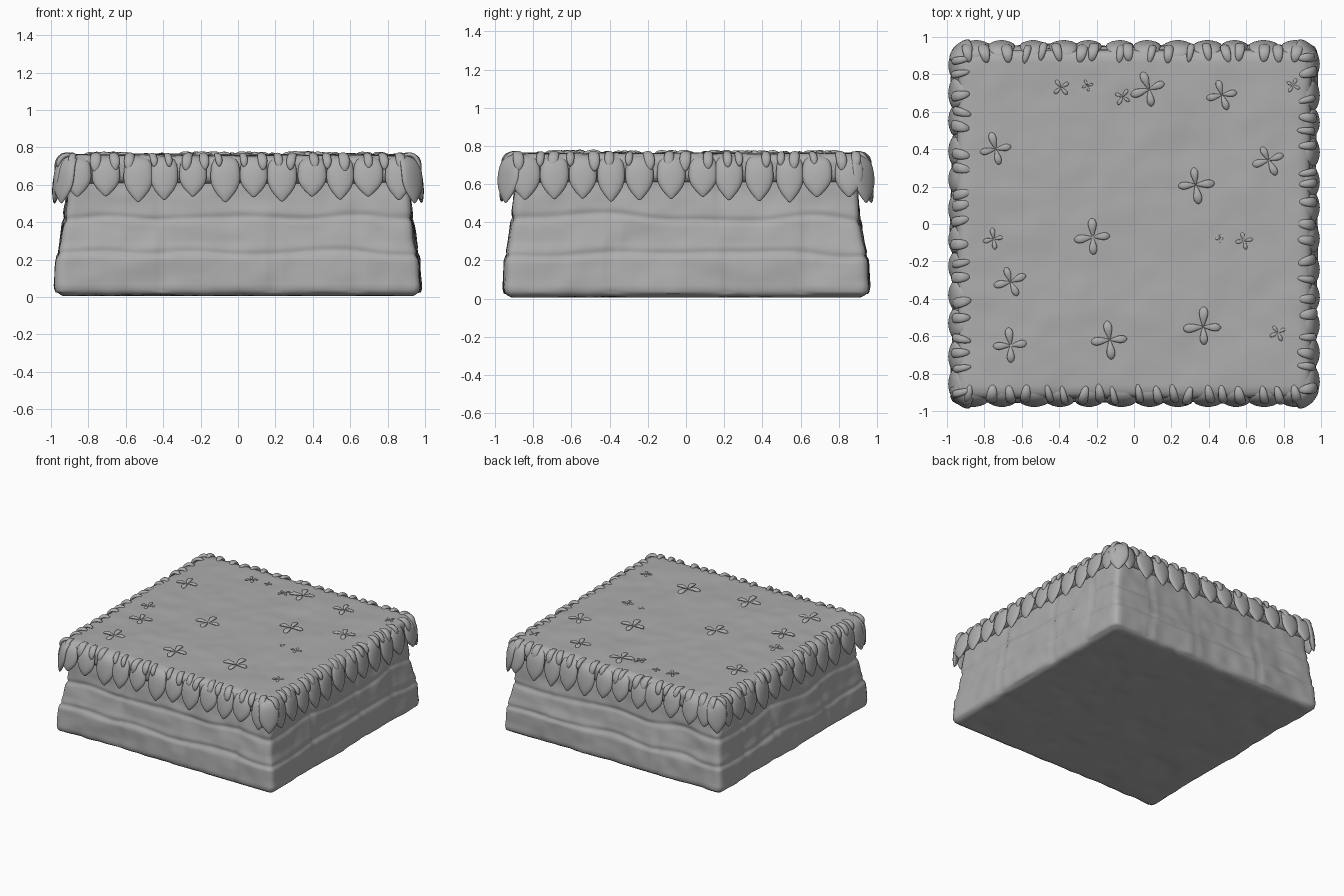
import bpy, bmesh, math, random
from mathutils import Vector, noise

if "Cube" in bpy.data.objects:
    bpy.data.objects.remove(bpy.data.objects["Cube"])

random.seed(4)
GREY = bpy.data.materials.new("stone grey")
GREY.diffuse_color = (0.42, 0.42, 0.42, 1)
GREY.use_nodes = True
GREY.node_tree.nodes["Principled BSDF"].inputs["Base Color"].default_value = GREY.diffuse_color


def finish(bm, name, subdiv=0):
    bmesh.ops.recalc_face_normals(bm, faces=bm.faces)
    me = bpy.data.meshes.new(name)
    bm.to_mesh(me)
    bm.free()
    for p in me.polygons:
        p.use_smooth = True
    me.materials.append(GREY)
    ob = bpy.data.objects.new(name, me)
    bpy.context.collection.objects.link(ob)
    if subdiv:
        ob.modifiers.new("smooth", 'SUBSURF').levels = subdiv
        ob.modifiers["smooth"].render_levels = subdiv
    return ob


def lerp_table(table, t):
    for (a, u), (b, v) in zip(table, table[1:]):
        if t <= b:
            return u + (v - u) * max(0, t - a) / (b - a)
    return table[-1][1]


def rounded_block(name, hx, hy, z0, z1, r, cuts, taper, rough, cracks):
    """Dense rounded box with a side taper, hand-carved unevenness and cracks."""
    bm = bmesh.new()
    bmesh.ops.create_cube(bm, size=2)
    bmesh.ops.subdivide_edges(bm, edges=bm.edges[:], cuts=cuts, use_grid_fill=True)
    half = Vector((hx, hy, (z1 - z0) / 2))
    mid = Vector((0, 0, (z0 + z1) / 2))
    for v in bm.verts:
        p = Vector([c * h for c, h in zip(v.co, half)])
        inner = Vector([max(-(h - r), min(h - r, c)) for c, h in zip(p, half)])
        n = (p - inner).normalized()
        q = inner + n * r + mid
        s = lerp_table(taper, q.z)
        q.x *= s
        q.y *= s
        d = rough * noise.noise(q * 3.5) + rough * 0.6 * noise.noise(q * 9)
        if cracks and abs(n.z) < 0.5:
            wob = 0.05 * noise.noise(q * 2.5)
            along = q.x if abs(n.y) > abs(n.x) else q.y
            for line, at in ((q.z, 0.23), (q.z, 0.42), (along, -0.4), (along, 0.2), (along, 0.62)):
                d -= 0.009 * math.exp(-((line - at - wob) / 0.017) ** 2)
        if n.z < -0.5:
            d = min(0, d)
        v.co = q + n * d
        v.co.z = max(0, v.co.z)
    return finish(bm, name)


def blade(bm, rings, side, sides=8):
    """Closed tapered tube through rings of (centre, half width, half thickness)."""
    loops = []
    for i, (c, w, t) in enumerate(rings):
        tangent = rings[min(i + 1, len(rings) - 1)][0] - rings[max(i - 1, 0)][0]
        normal = side.cross(tangent).normalized()
        loops.append([bm.verts.new(c + side * w * math.cos(a) + normal * t * math.sin(a))
                      for a in (2 * math.pi * k / sides for k in range(sides))])
    for a, b in zip(loops, loops[1:]):
        for k in range(sides):
            j = (k + 1) % sides
            bm.faces.new((a[k], a[j], b[j], b[k]))
    bm.faces.new(loops[0])
    bm.faces.new(loops[-1])


UP = Vector((0, 0, 1))
SIDES = [(Vector((0, -1, 0)), 0.0), (Vector((1, 0, 0)), 0.015),
         (Vector((0, 1, 0)), 0.005), (Vector((-1, 0, 0)), 0.015)]

# Soil block and turf slab
rounded_block("soil_block", 0.975, 0.955, 0.005, 0.74, 0.04, 64,
              [(0, 0.99), (0.06, 1), (0.2, 0.995), (0.3, 0.972), (0.5, 0.945), (0.75, 0.925)],
              0.013, True)
rounded_block("turf_slab", 0.945, 0.93, 0.605, 0.76, 0.05, 56, [(0, 1), (1, 1)], 0.008, False)

# Large hanging leaves: (outward distance, height, half width, half thickness)
LEAF = [(0.86, 0.735, 0.03, 0.012), (0.90, 0.745, 0.06, 0.02), (0.932, 0.715, 0.077, 0.026),
        (0.945, 0.66, 0.084, 0.026), (0.952, 0.605, 0.083, 0.026),
        (0.96, 0.56, 0.055, 0.022), (0.964, 0.53, 0.026, 0.014), (0.967, 0.51, 0.005, 0.004)]


def hang(bm, out, base, shift, drop, width):
    side = UP.cross(out)
    blade(bm, [(base + out * (o + shift) + UP * (z - drop * max(0, 0.68 - z) / 0.17),
                w * width, t) for o, z, w, t in LEAF], side)


bm = bmesh.new()
for out, shift in SIDES:
    side = UP.cross(out)
    for i in range(12):
        x = -0.853 + i * 0.155 + random.uniform(-0.012, 0.012)
        hang(bm, out, side * x, shift, random.uniform(-0.03, 0.012), random.uniform(0.95, 1.08))
for sx in (-1, 1):
    for sy in (-1, 1):
        hang(bm, Vector((sx, sy, 0)).normalized(), Vector((0, 0, 0)), 0.37, 0.01, 1.0)
finish(bm, "hanging_leaves", 1)

# Short petals folded over the rim
bm = bmesh.new()
RIM = [(0.865, 0.752, 0.008, 0.005), (0.89, 0.762, 0.022, 0.013), (0.925, 0.76, 0.027, 0.016),
       (0.95, 0.73, 0.029, 0.017), (0.957, 0.70, 0.024, 0.014), (0.958, 0.677, 0.006, 0.006)]
for out, shift in SIDES:
    side = UP.cross(out)
    for i in range(19):
        x = -0.88 + i * 0.098 + random.uniform(-0.03, 0.03)
        k = random.uniform(0.75, 1.2)
        lean = random.uniform(-0.25, 0.25)
        push = shift - random.uniform(0.0, 0.014)
        blade(bm, [(side * (x + lean * (o - 0.9)) + out * (o + push)
                    + UP * (0.755 + (z - 0.755) * k), w * k, t) for o, z, w, t in RIM], side)
finish(bm, "rim_petals", 1)

# Four-petalled flowers on the turf: x, y, radius, turn in degrees
FLOWERS = [(-0.74, 0.40, 0.09, 10), (-0.22, -0.07, 0.095, 5), (-0.75, -0.08, 0.055, 10),
           (-0.66, -0.31, 0.085, 20), (-0.66, -0.65, 0.09, 5), (-0.13, -0.62, 0.095, 12),
           (0.37, -0.55, 0.1, 3), (0.77, -0.58, 0.045, 30), (0.59, -0.09, 0.045, 15),
           (0.33, 0.21, 0.095, 12), (0.72, 0.34, 0.085, 20), (0.08, 0.72, 0.095, 15),
           (0.47, 0.69, 0.08, 15), (-0.39, 0.73, 0.05, 40), (-0.06, 0.68, 0.045, 60),
           (-0.25, 0.74, 0.03, 20), (0.46, -0.08, 0.025, 0), (0.85, 0.74, 0.04, 60)]
PETAL = [(0.0, 0.0, 0.05, 0.04), (0.25, 0.06, 0.13, 0.09), (0.55, 0.12, 0.25, 0.12),
         (0.8, 0.1, 0.26, 0.12), (0.97, 0.03, 0.16, 0.08), (1.04, 0.0, 0.04, 0.03)]
bm = bmesh.new()
for x, y, r, turn in FLOWERS:
    for q in range(4):
        a = math.radians(turn + q * 90 + random.uniform(-8, 8))
        d = Vector((math.cos(a), math.sin(a), 0))
        k = r * random.uniform(0.9, 1.06)
        blade(bm, [(Vector((x, y, 0.758)) + d * o * k + UP * z * k, w * k, t * k)
                   for o, z, w, t in PETAL], UP.cross(d))
finish(bm, "turf_flowers", 1)
